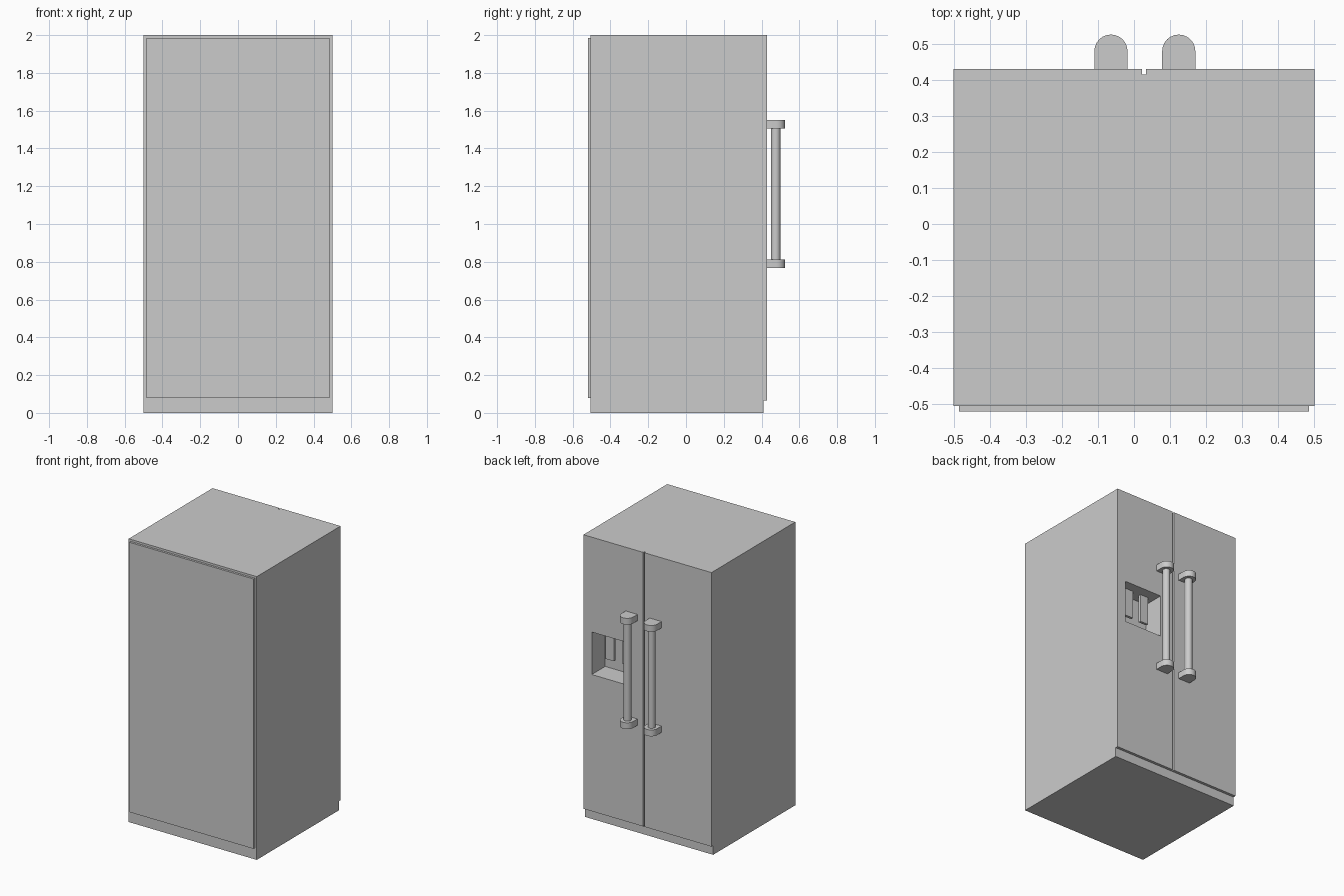
import bpy, bmesh, math
from mathutils import Matrix, Vector

if "Cube" in bpy.data.objects:
    bpy.data.objects.remove(bpy.data.objects["Cube"])


def add_mesh(name, bm):
    bmesh.ops.recalc_face_normals(bm, faces=bm.faces)
    me = bpy.data.meshes.new(name)
    bm.to_mesh(me)
    bm.free()
    ob = bpy.data.objects.new(name, me)
    bpy.context.collection.objects.link(ob)
    return ob


def box(name, x, y, z):
    bm = bmesh.new()
    centre = Vector((sum(x) / 2, sum(y) / 2, sum(z) / 2))
    size = (x[1] - x[0], y[1] - y[0], z[1] - z[0], 1)
    bmesh.ops.create_cube(bm, size=1, matrix=Matrix.Translation(centre) @ Matrix.Diagonal(size))
    return add_mesh(name, bm)


def prism(name, points, z0, z1):
    bm = bmesh.new()
    face = bm.faces.new([bm.verts.new((px, py, z0)) for px, py in points])
    top = bmesh.ops.extrude_face_region(bm, geom=[face])
    verts = [g for g in top["geom"] if isinstance(g, bmesh.types.BMVert)]
    bmesh.ops.translate(bm, verts=verts, vec=(0, 0, z1 - z0))
    return add_mesh(name, bm)


def smooth(ob):
    bpy.ops.object.select_all(action='DESELECT')
    ob.select_set(True)
    bpy.context.view_layer.objects.active = ob
    bpy.ops.object.shade_smooth_by_angle(angle=math.radians(35))


def cut(ob, cutter):
    mod = ob.modifiers.new("cut", 'BOOLEAN')
    mod.operation = 'DIFFERENCE'
    mod.solver = 'EXACT'
    mod.object = cutter
    bpy.context.view_layer.objects.active = ob
    bpy.ops.object.modifier_apply(modifier=mod.name)
    bpy.data.objects.remove(cutter)


DOOR_Y = 0.43

# Cabinet with toe kick, door gap and dispenser recess
cabinet = box("cabinet", (-0.5, 0.5), (-0.505, DOOR_Y), (0, 2))
cut(cabinet, box("toe_kick_cutter", (-0.6, 0.6), (0.411, 0.6), (-0.1, 0.065)))
cut(cabinet, box("door_gap_cutter", (0.022, 0.033), (0.415, 0.6), (-0.1, 2.1)))
cut(cabinet, box("dispenser_cutter", (0.135, 0.435), (0.28, 0.6), (1.03, 1.33)))

# Panel on the opposite side
box("rear_panel", (-0.485, 0.485), (-0.52, -0.505), (0.08, 1.985))

# Dispenser paddles hanging in the recess
for i, x in enumerate((0.215, 0.343)):
    box(f"dispenser_paddle_{i + 1}", (x - 0.032, x + 0.032), (0.342, 0.36), (1.13, 1.33))

# Door handles: a round bar between two rounded brackets
R = 0.046
for side, x in (("left", -0.064), ("right", 0.124)):
    arc = [(x + R * math.cos(math.pi * k / 12), 0.479 + R * math.sin(math.pi * k / 12))
           for k in range(13)]
    outline = [(x - R, DOOR_Y), (x + R, DOOR_Y)] + arc
    smooth(prism(f"{side}_handle_lower_bracket", outline, 0.767, 0.812))
    smooth(prism(f"{side}_handle_upper_bracket", outline, 1.505, 1.55))
    ring = [(x + 0.025 * math.cos(math.tau * k / 16), 0.475 + 0.025 * math.sin(math.tau * k / 16))
            for k in range(16)]
    smooth(prism(f"{side}_handle_bar", ring, 0.812, 1.505))
